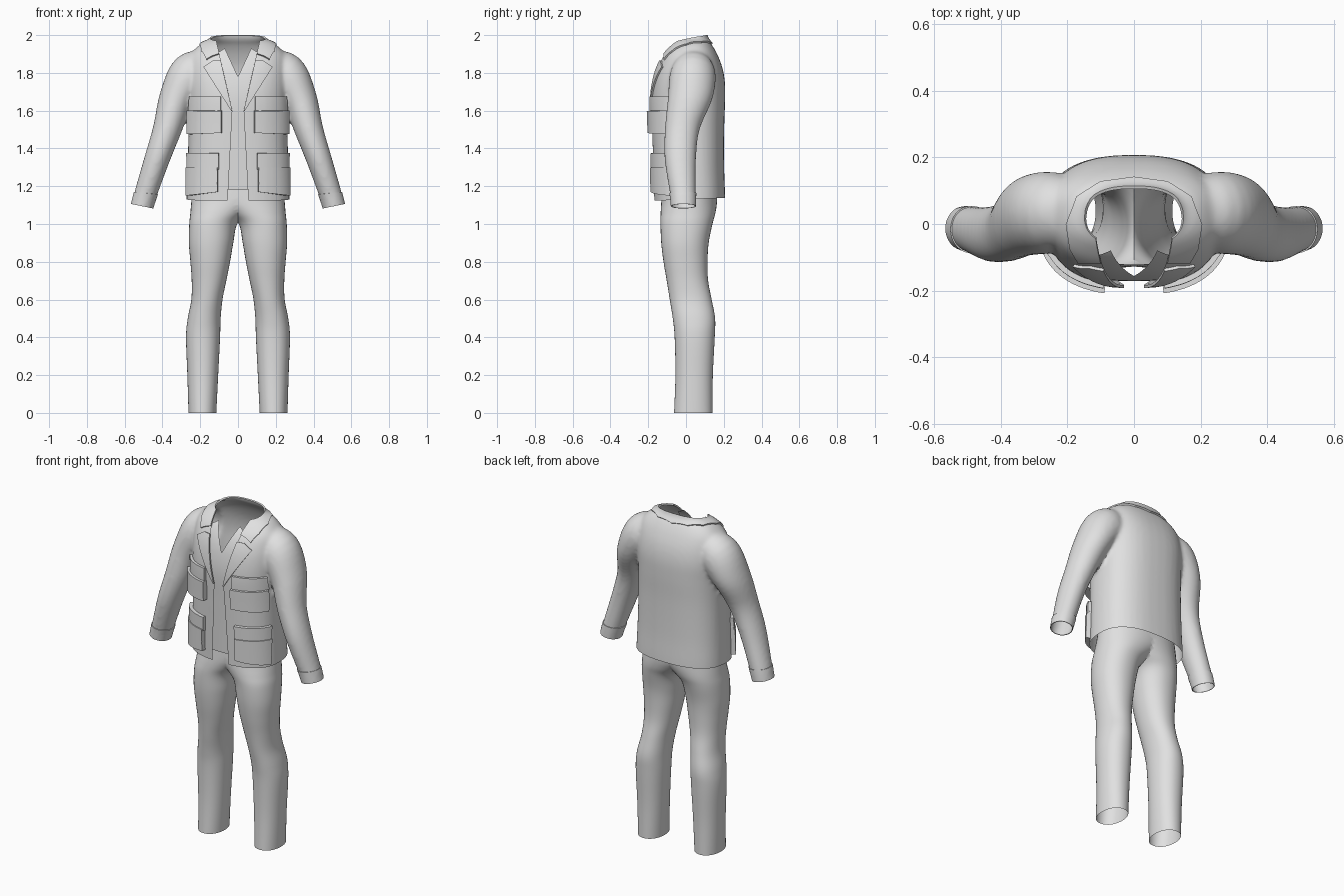
import bpy, bmesh, math
from mathutils import Vector

if "Cube" in bpy.data.objects:
    bpy.data.objects.remove(bpy.data.objects["Cube"])

cloth = bpy.data.materials.new("light grey cloth")
cloth.diffuse_color = (0.75, 0.75, 0.75, 1)
cloth.use_nodes = True
cloth.node_tree.nodes["Principled BSDF"].inputs["Base Color"].default_value = cloth.diffuse_color


def spline(a, b, c, d, t):
    return tuple(0.5 * (2 * q + (r - p) * t + (2 * p - 5 * q + 4 * r - s) * t * t
                 + (3 * q - p - 3 * r + s) * t ** 3) for p, q, r, s in zip(a, b, c, d))


def loft(bm, stations, power=2.0, cap=True, upright=True, segs=40, steps=5):
    """Skin smooth rings; a station is (x, y, z, half across, half depth)."""
    n, pts = len(stations), []
    for i in range(n - 1):
        q = [stations[max(0, min(n - 1, i + k))] for k in (-1, 0, 1, 2)]
        pts += [spline(*q, j / steps) for j in range(steps)]
    pts.append(stations[-1])
    rings = []
    for i, (x, y, z, ru, rv) in enumerate(pts):
        u = Vector((1, 0, 0))
        if not upright:
            a, b = pts[max(i - 1, 0)], pts[min(i + 1, len(pts) - 1)]
            u = Vector((a[2] - b[2], 0, b[0] - a[0])).normalized()
        ring = []
        for k in range(segs):
            t = 2 * math.pi * k / segs
            c, s = math.cos(t), math.sin(t)
            cu = math.copysign(abs(c) ** (2 / power), c) * ru
            sv = math.copysign(abs(s) ** (2 / power), s) * rv
            ring.append(bm.verts.new(Vector((x, y, z)) + u * cu + Vector((0, sv, 0))))
        rings.append(ring)
    faces = []
    for a, b in zip(rings, rings[1:]):
        for k in range(segs):
            m = (k + 1) % segs
            faces.append(bm.faces.new((a[k], a[m], b[m], b[k])))
    if cap:
        faces += [bm.faces.new(rings[0][::-1]), bm.faces.new(rings[-1])]
    bmesh.ops.recalc_face_normals(bm, faces=faces)


def cut(bm, co, no, outer=False, inner=False):
    bmesh.ops.bisect_plane(bm, geom=bm.verts[:] + bm.edges[:] + bm.faces[:], dist=1e-5,
                           plane_co=co, plane_no=no, clear_outer=outer, clear_inner=inner)


def drop(bm, rule):
    bad = [f for f in bm.faces if rule(f.calc_center_median())]
    bmesh.ops.delete(bm, geom=bad, context='FACES')


def evaluate(obj):
    """Bake the modifiers of an object into its mesh."""
    bpy.context.view_layer.update()
    dg = bpy.context.evaluated_depsgraph_get()
    mesh = bpy.data.meshes.new_from_object(obj.evaluated_get(dg))
    obj.modifiers.clear()
    obj.data = mesh


def make(bm, name):
    mesh = bpy.data.meshes.new(name)
    bm.to_mesh(mesh)
    obj = bpy.data.objects.new(name, mesh)
    bpy.context.collection.objects.link(obj)
    return obj


def finish(bm, name, thickness=0, angle=40):
    """Mirror a half part, thicken it outward and shade it."""
    obj = make(bm, name)
    obj.modifiers.new("mirror", 'MIRROR')
    if thickness:
        s = obj.modifiers.new("thickness", 'SOLIDIFY')
        s.thickness, s.offset = thickness, 1
    evaluate(obj)
    obj.data.name = name
    obj.data.materials.clear()
    obj.data.materials.append(cloth)
    bpy.ops.object.select_all(action='DESELECT')
    obj.select_set(True)
    bpy.context.view_layer.objects.active = obj
    bpy.ops.object.shade_smooth_by_angle(angle=math.radians(angle))


def patch(source, poly, rule, axes=(0, 2)):
    """Piece of a surface inside a convex counter-clockwise outline."""
    bm = source.copy()
    drop(bm, rule)
    for p, q in zip(poly, poly[1:] + poly[:1]):
        co, no = Vector(), Vector()
        co[axes[0]], co[axes[1]] = p
        no[axes[0]], no[axes[1]] = q[1] - p[1], p[0] - q[0]
        cut(bm, co, no.normalized(), outer=True)
    return bm


# Torso and sleeves blended into one skin: z, half width, front y, back y
torso = [(1.04, .274, -.168, .207), (1.15, .272, -.17, .207), (1.3, .267, -.174, .202),
         (1.5, .262, -.18, .202), (1.65, .262, -.184, .207), (1.75, .266, -.174, .206),
         (1.83, .262, -.153, .192), (1.9, .248, -.117, .165), (1.95, .20, -.07, .136),
         (1.98, .14, -.035, .112), (2.04, .118, -.02, .095)]
sleeve = [(.15, .04, 1.84, .08, .08), (.245, .036, 1.795, .115, .12), (.325, .022, 1.665, .093, .118),
          (.375, -.02, 1.50, .076, .092), (.43, -.03, 1.34, .067, .083),
          (.495, -.015, 1.14, .059, .067), (.518, -.013, 1.05, .055, .062)]
bm = bmesh.new()
loft(bm, [(0, (f + b) / 2, z, w, (b - f) / 2) for z, w, f, b in torso], power=2.5)
for side in (1, -1):
    loft(bm, [(side * s[0],) + s[1:] for s in sleeve], upright=False)
skin = make(bm, "skin_helper")
r = skin.modifiers.new("blend", 'REMESH')
r.mode, r.voxel_size = 'VOXEL', 0.011
s = skin.modifiers.new("relax", 'SMOOTH')
s.factor, s.iterations = 0.5, 8
evaluate(skin)
base = bmesh.new()
base.from_mesh(skin.data)
bpy.data.objects.remove(skin)
cut(base, (0, 0, 0), (1, 0, 0), inner=True)

# Jacket: trim neck, hem, cuffs and the front opening
jacket = base.copy()
cut(jacket, (0, 0, 1.972), Vector((0, -.25, 1)).normalized(), outer=True)
cut(jacket, (0, 0, 1.13), Vector((0, -.04, 1)).normalized(), outer=False)
drop(jacket, lambda c: c.x < .36 and c.z < 1.13 + .04 * c.y)
cut(jacket, (.51, 0, 1.095), Vector((.2, 0, -1)).normalized(), outer=True)
cut(jacket, (.055, 0, 1.12), Vector((1, 0, .052)).normalized())
cut(jacket, (.03, 0, 1.6), Vector((1, 0, -.23)).normalized())
drop(jacket, lambda c: c.y < 0 and c.x < max(.055 - .052 * (c.z - 1.12), .03 + .23 * (c.z - 1.6)))


def back(c):
    return c.y > 0


# Raised collar and lapels
collar = [(-.1, .135), (-.1, -.112), (.165, -.112), (.19, -.07), (.2, 0), (.17, .08), (.1, .122), (0, .135)]
finish(patch(jacket, collar, lambda c: c.z < 1.8, (0, 1)), "collar", .009)
lapel = [(.02, 1.595), (.036, 1.6), (.18, 1.83), (.13, 1.862), (.02, 1.862)]
finish(patch(jacket, lapel, back), "lapels", .009)


# Pockets with the flap above each one
def rect(x0, x1, z0, z1, slant=0.0):
    return [(x0, z0 + slant), (x1, z0), (x1, z1), (x0, z1)]


for name, box, t in (("chest_pockets", rect(.085, .245, 1.475, 1.6, .008), .03),
                     ("chest_pocket_tops", rect(.09, .25, 1.6, 1.675), .016),
                     ("hip_pockets", rect(.105, .255, 1.15, 1.3, .02), .026),
                     ("hip_pocket_flaps", rect(.1, .255, 1.29, 1.375), .02)):
    finish(patch(jacket, box, back), name, t)

# Cuff bands
cuff = [(.4, 1.0), (.7, 1.0), (.7, 1.185), (.4, 1.155)]
finish(patch(jacket, cuff, lambda c: c.x < .38), "cuffs", .004)
finish(jacket, "jacket")

# Shirt front with a V neck, set just inside the jacket
shirt = patch(base, [(-.1, 1.18), (.12, 1.18), (.12, 1.9), (.07, 1.93), (-.1, 1.566)], back)
shirt.normal_update()
for v, n in [(v, v.normal.copy()) for v in shirt.verts]:
    v.co.y -= n.y * .012
finish(shirt, "shirt")

# Trousers: z, inner x, outer x, front y, back y; one half, mirrored
leg = [(0, .115, .262, -.063, .14), (.2, .105, .268, -.056, .142), (.4, .095, .275, -.06, .152),
       (.5, .092, .266, -.07, .154), (.6, .082, .247, -.086, .136), (.7, .062, .245, -.102, .117),
       (.8, .042, .252, -.119, .114), (.9, .025, .26, -.131, .12), (1.0, .004, .258, -.135, .14),
       (1.06, -.06, .252, -.134, .156), (1.13, -.16, .246, -.13, .165), (1.24, -.235, .235, -.122, .165)]
bm = bmesh.new()
loft(bm, [((a + b) / 2, (f + k) / 2, z, (b - a) / 2, (k - f) / 2) for z, a, b, f, k in leg],
     power=2.15, cap=False)
cut(bm, (0, 0, 0), (1, 0, 0), inner=True)
finish(bm, "trousers", angle=60)
